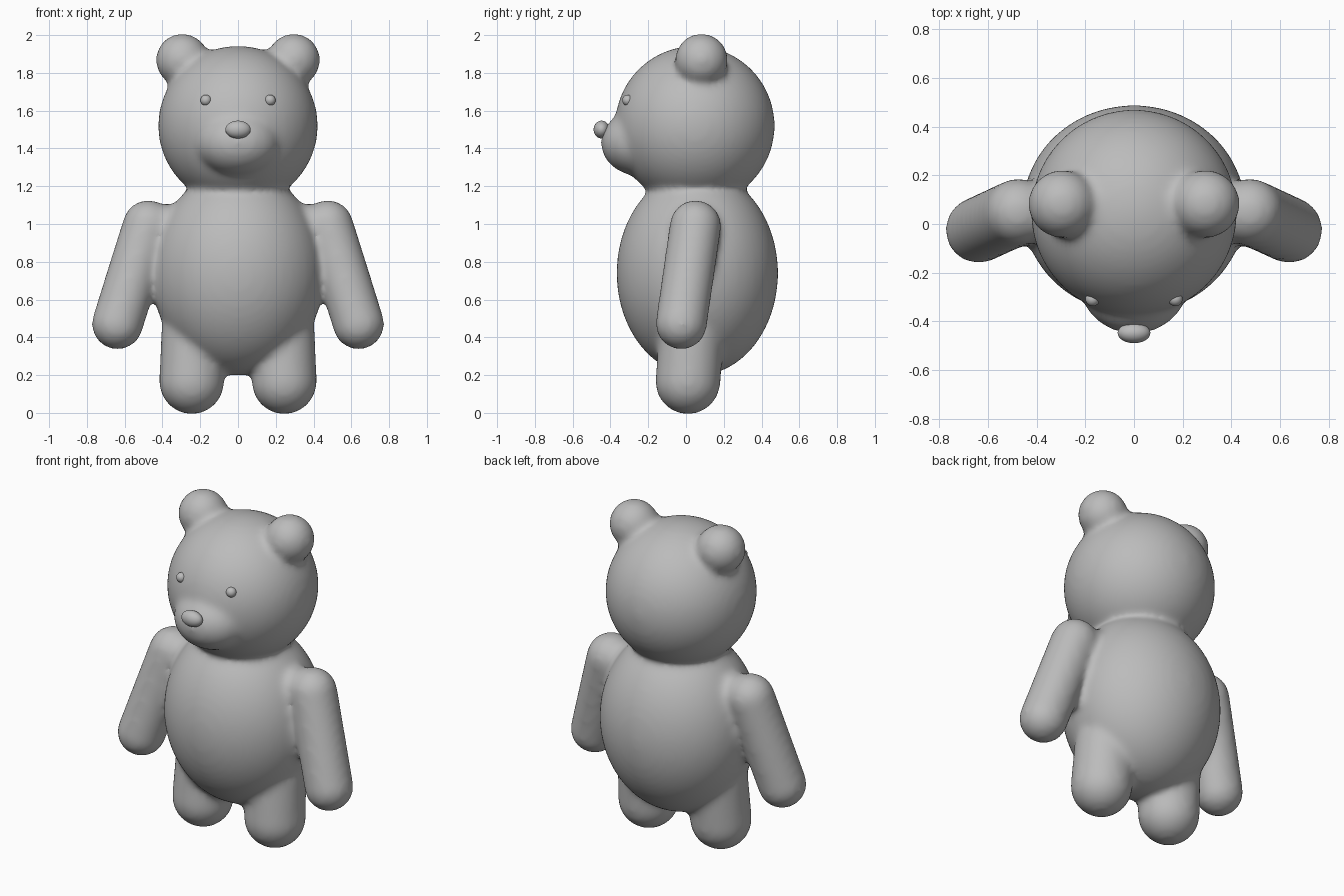
import bpy
import bmesh
from mathutils import Vector, Matrix

if "Cube" in bpy.data.objects:
    bpy.data.objects.remove(bpy.data.objects["Cube"])

VOXEL, STEPS = 0.018, 15
SHRINK = STEPS * 0.5 * VOXEL ** 2 / 2      # allowance for the smoothing pass

grey = bpy.data.materials.new("plain grey")
grey.diffuse_color = (0.5, 0.5, 0.5, 1)
grey.use_nodes = True
grey.node_tree.nodes["Principled BSDF"].inputs["Base Color"].default_value = grey.diffuse_color


def pad(r):
    return r + SHRINK / r


def ellipsoid(bm, centre, radii):
    mat = Matrix.Translation(centre) @ Matrix.Diagonal((*radii, 1))
    bmesh.ops.create_uvsphere(bm, u_segments=48, v_segments=32, radius=1, matrix=mat)


def capsule(bm, start, end, r):
    start, end = Vector(start), Vector(end)
    axis = end - start
    verts = bmesh.ops.create_uvsphere(bm, u_segments=48, v_segments=32, radius=r)["verts"]
    for v in verts:
        if v.co.z > 1e-4:
            v.co.z += axis.length
    turn = axis.to_track_quat('Z', 'Y').to_matrix().to_4x4()
    bmesh.ops.transform(bm, matrix=Matrix.Translation(start) @ turn, verts=verts)


def finish(bm, name):
    mesh = bpy.data.meshes.new(name)
    bm.to_mesh(mesh)
    bm.free()
    mesh.materials.append(grey)
    mesh.shade_smooth()
    obj = bpy.data.objects.new(name, mesh)
    bpy.context.collection.objects.link(obj)
    return obj


bm = bmesh.new()
# torso, head and muzzle
ellipsoid(bm, (0, 0.06, 0.74), [pad(r) for r in (0.455, 0.425, 0.54)])
ellipsoid(bm, (0, 0.047, 1.52), [pad(0.42)] * 3)
ellipsoid(bm, (0, -0.24, 1.43), [pad(r) for r in (0.22, 0.205, 0.17)])
for s in (-1, 1):
    # ear
    ellipsoid(bm, (s * 0.295, 0.082, 1.868), [pad(0.131)] * 3)
    # shoulder bridge and arm
    capsule(bm, (s * 0.25, 0.05, 0.98), (s * 0.46, 0.05, 0.98), pad(0.115))
    capsule(bm, (s * 0.475, 0.05, 0.99), (s * 0.638, -0.025, 0.472), pad(0.127))
    # leg
    capsule(bm, (s * 0.245, 0.01, 0.165), (s * 0.235, 0.03, 0.42), pad(0.165))
body = finish(bm, "bear_body")

# fuse the parts and soften the joins
fuse = body.modifiers.new("fuse", 'REMESH')
fuse.mode = 'VOXEL'
fuse.voxel_size = VOXEL
fuse.use_smooth_shade = True
soften = body.modifiers.new("soften", 'SMOOTH')
soften.factor = 0.5
soften.iterations = STEPS

# nose
bm = bmesh.new()
ellipsoid(bm, (0, -0.447, 1.5), (0.067, 0.042, 0.047))
finish(bm, "nose")

# eyes
for s, side in ((-1, "left"), (1, "right")):
    bm = bmesh.new()
    ellipsoid(bm, (s * 0.17, -0.308, 1.655), (0.029, 0.029, 0.029))
    finish(bm, side + "_eye")
